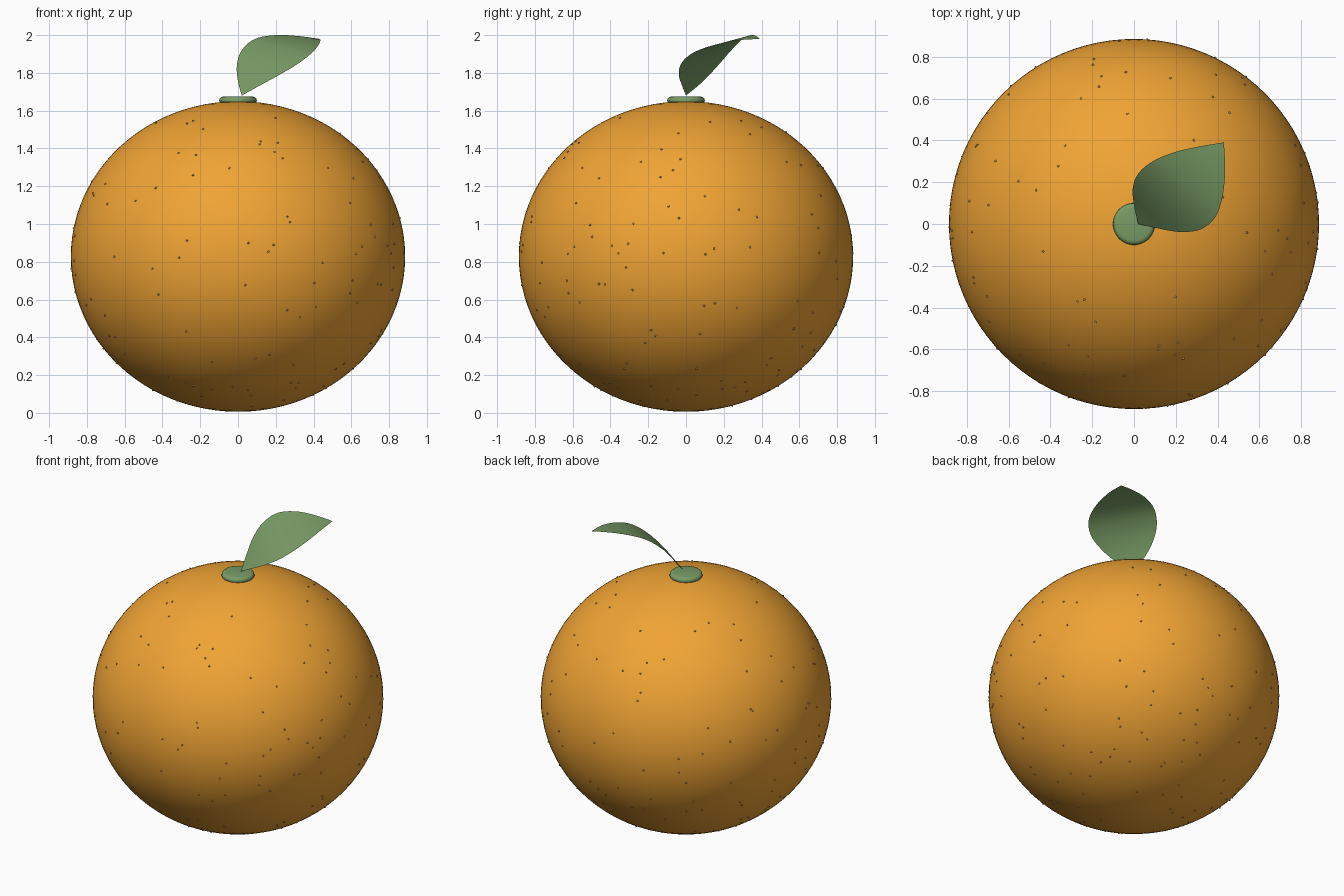
import bpy, bmesh, math, random
from mathutils import Vector, Matrix

if "Cube" in bpy.data.objects:
    bpy.data.objects.remove(bpy.data.objects["Cube"])

random.seed(7)
CENTER, RXY, RZ = Vector((0, 0, 0.828)), 0.885, 0.822


def material(name, rgb):
    m = bpy.data.materials.new(name)
    m.diffuse_color = (*rgb, 1)
    m.use_nodes = True
    m.node_tree.nodes["Principled BSDF"].inputs["Base Color"].default_value = m.diffuse_color
    return m


def make_object(name, bm, mat):
    for f in bm.faces:
        f.smooth = True
    mesh = bpy.data.meshes.new(name)
    bm.to_mesh(mesh)
    bm.free()
    mesh.materials.append(mat)
    ob = bpy.data.objects.new(name, mesh)
    bpy.context.collection.objects.link(ob)
    return ob


orange = material("peel_orange", (0.87, 0.37, 0.035))
green = material("leaf_green", (0.19, 0.33, 0.13))
tan = material("pore_tan", (0.60, 0.33, 0.12))

# Fruit body: slightly squashed sphere
bm = bmesh.new()
bmesh.ops.create_uvsphere(bm, u_segments=96, v_segments=48, radius=1)
bmesh.ops.transform(bm, verts=bm.verts,
                    matrix=Matrix.Translation(CENTER) @ Matrix.Diagonal((RXY, RXY, RZ, 1)))
make_object("fruit_body", bm, orange)

# Peel pores: tiny beads scattered over the skin
bm = bmesh.new()
for _ in range(220):
    h = random.uniform(-0.97, 0.91)
    a = random.uniform(0, math.tau)
    r = math.sqrt(1 - h * h)
    p = CENTER + Vector((RXY * r * math.cos(a), RXY * r * math.sin(a), RZ * h))
    bmesh.ops.create_icosphere(bm, subdivisions=1, radius=0.006, matrix=Matrix.Translation(p))
make_object("peel_pores", bm, tan)

# Stem button: lathed disc with a rounded rim
profile = [(0, 1.635), (0.085, 1.635), (0.096, 1.641), (0.1, 1.652),
           (0.098, 1.664), (0.09, 1.672), (0.078, 1.675), (0, 1.675)]
bm = bmesh.new()
verts = [bm.verts.new((x, 0, z)) for x, z in profile]
edges = [bm.edges.new(pair) for pair in zip(verts, verts[1:])]
bmesh.ops.spin(bm, geom=verts + edges, cent=(0, 0, 0), axis=(0, 0, 1),
               angle=math.tau, steps=48)
bmesh.ops.remove_doubles(bm, verts=bm.verts, dist=1e-5)
bmesh.ops.recalc_face_normals(bm, faces=bm.faces)
make_object("stem_button", bm, green)

# Leaf: surface lofted between its two curved edges
base, tip = (0.02, 0, 1.68), (0.43, 0.39, 1.98)
left = [base, (0.0, 0.09, 1.755), (-0.006, 0.17, 1.84), (0.02, 0.24, 1.92),
        (0.09, 0.30, 1.98), (0.20, 0.345, 2.0), (0.32, 0.372, 1.995), tip]
right = [base, (0.11, -0.02, 1.73), (0.22, -0.038, 1.79), (0.32, -0.025, 1.85),
         (0.39, 0.035, 1.905), (0.425, 0.14, 1.945), (0.436, 0.27, 1.972), tip]


def smooth_path(points, steps=5):
    pts = [Vector(p) for p in points]
    pts = [2 * pts[0] - pts[1]] + pts + [2 * pts[-1] - pts[-2]]
    out = []
    for a, b, c, d in zip(pts, pts[1:], pts[2:], pts[3:]):
        for i in range(steps):
            t = i / steps
            out.append(0.5 * (2 * b + (c - a) * t + (2 * a - 5 * b + 4 * c - d) * t * t
                              + (3 * b - a - 3 * c + d) * t ** 3))
    return out + [pts[-2]]


ACROSS = 8
bm = bmesh.new()
rows = [[bm.verts.new(l.lerp(r, i / ACROSS)) for i in range(ACROSS + 1)]
        for l, r in zip(smooth_path(left), smooth_path(right))]
for lo, hi in zip(rows, rows[1:]):
    for i in range(ACROSS):
        bm.faces.new((lo[i], lo[i + 1], hi[i + 1], hi[i]))
bmesh.ops.remove_doubles(bm, verts=bm.verts, dist=1e-5)
make_object("leaf", bm, green)
